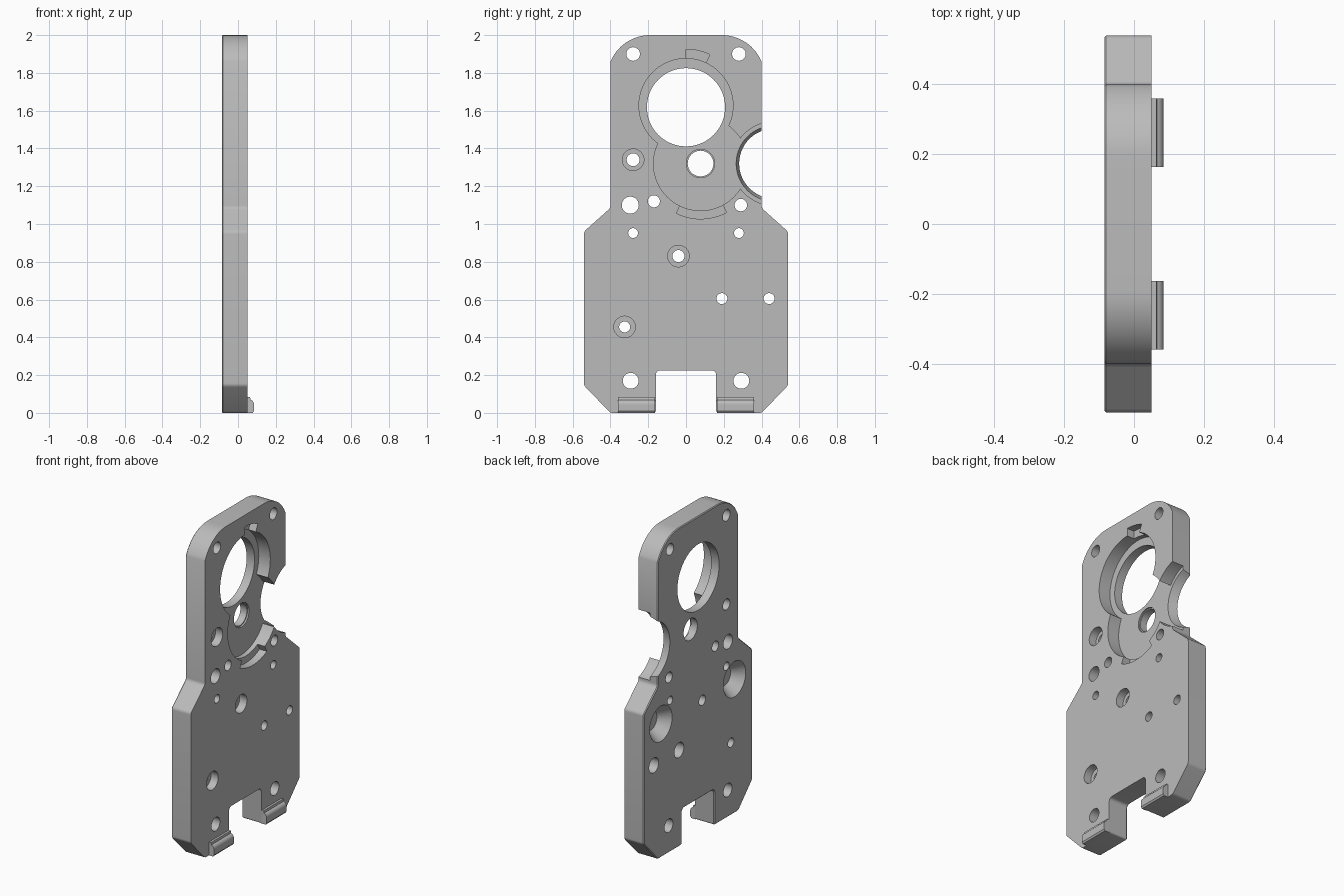
import bpy, bmesh
from math import cos, sin, radians, tan
from mathutils import Vector

cube = bpy.data.objects.get("Cube")
if cube:
    bpy.data.objects.remove(cube)

grey = bpy.data.materials.new("machined grey")
grey.use_nodes = True
grey.diffuse_color = (0.5, 0.5, 0.5, 1)
grey.node_tree.nodes["Principled BSDF"].inputs["Base Color"].default_value = (0.5, 0.5, 0.5, 1)

BACK, FRONT, OUT, FLOOR = -0.085, 0.05, 0.12, -0.03


def arc(y, z, r, a0, a1, n):
    return [(y + r * cos(radians(a0 + (a1 - a0) * i / n)),
             z + r * sin(radians(a0 + (a1 - a0) * i / n))) for i in range(n + 1)]


def circle(y, z, r, n=48):
    return arc(y, z, r, 0, 360, n)[:-1]


def fillet(corners):
    """Round each (y, z, radius) corner of a closed outline."""
    pts = []
    for i, (y, z, r) in enumerate(corners):
        p = Vector((y, z))
        if r == 0:
            pts.append((y, z))
            continue
        u = (Vector(corners[i - 1][:2]) - p).normalized()
        v = (Vector(corners[(i + 1) % len(corners)][:2]) - p).normalized()
        t = r / tan(u.angle(v) / 2)
        for k in range(6):
            s = k / 5
            q = p + u * t * (1 - s) ** 2 + v * t * s ** 2
            pts.append((q.x, q.y))
    return pts


def loft(name, x0, low, x1, high, chamfer=0):
    """Solid between two matching (y, z) outlines at x0 and x1."""
    bm = bmesh.new()
    a = [bm.verts.new((x0, y, z)) for y, z in low]
    b = [bm.verts.new((x1, y, z)) for y, z in high]
    base = bm.faces.new(a[::-1])
    bm.faces.new(b)
    for i in range(len(a)):
        j = (i + 1) % len(a)
        bm.faces.new((a[i], a[j], b[j], b[i]))
    bmesh.ops.recalc_face_normals(bm, faces=bm.faces)
    if chamfer:
        bmesh.ops.bevel(bm, geom=list(base.edges), offset=chamfer, segments=1,
                        affect='EDGES', profile=0.5)
    me = bpy.data.meshes.new(name)
    bm.to_mesh(me)
    bm.free()
    me.materials.append(grey)
    ob = bpy.data.objects.new(name, me)
    bpy.context.scene.collection.objects.link(ob)
    return ob


def activate(ob):
    bpy.context.view_layer.update()
    bpy.ops.object.select_all(action='DESELECT')
    ob.select_set(True)
    bpy.context.view_layer.objects.active = ob


def cut(x0, low, x1=OUT, high=None):
    tool = loft("cutter", x0, low, x1, high or low)
    tool.hide_render = True
    activate(plate)
    mod = plate.modifiers.new("cut", 'BOOLEAN')
    mod.operation, mod.solver, mod.object = 'DIFFERENCE', 'EXACT', tool
    bpy.ops.object.modifier_apply(modifier=mod.name)
    bpy.data.objects.remove(tool)


# Plate outline: one half, mirrored
half = [(0.16, 0.225, 0.025), (0.16, 0, 0.012), (0.4, 0, 0.03), (0.54, 0.145, 0.03),
        (0.54, 0.96, 0.03), (0.4, 1.085, 0.03)]
half += [(y, z, 0) for y, z in arc(0.19, 1.773, 0.227, 22.5, 90, 14)]
outline = fillet(half + [(-y, z, r) for y, z, r in reversed(half)])
plate = loft("mounting_plate", BACK, outline, FRONT, outline, chamfer=0.005)

# Stepped pocket with two overlapping round seats and key slots
cut(FLOOR, circle(0, 1.627, 0.249, 72))
cut(FLOOR, circle(0.077, 1.32, 0.249, 72))
cut(FLOOR, circle(0.466, 1.32, 0.222, 72))
for y, z, a0, a1, r in ((0, 1.627, 65, 90, 0.298), (0.077, 1.32, -116, -62, 0.293)):
    cut(0.0, arc(y, z, 0.2, a0, a1, 12) + arc(y, z, r, a1, a0, 12))

# Large bore, shaft hole and flared side notch
cut(-0.2, circle(0, 1.618, 0.207, 72))
cut(-0.2, circle(0.077, 1.32, 0.068))
cut(-0.04, circle(0.077, 1.32, 0.075))
cut(BACK - 0.05, circle(0.466, 1.32, 0.17, 72), FLOOR + 0.05, circle(0.466, 1.32, 0.215, 72))

# Through holes
holes = [(-0.28, 1.34, 0.034), (-0.295, 1.1, 0.045), (-0.17, 1.12, 0.032), (0.29, 1.1, 0.033),
         (-0.04, 0.83, 0.032), (0.19, 0.605, 0.029), (0.44, 0.605, 0.029), (-0.325, 0.455, 0.029)]
for s in (-1, 1):
    holes += [(s * 0.28, 1.9, 0.036), (s * 0.28, 0.952, 0.026), (s * 0.293, 0.17, 0.042)]
for y, z, r in holes:
    cut(-0.2, circle(y, z, r, 32))

# Counterbores on the pocket side
for y, z in ((-0.28, 1.34), (-0.04, 0.83), (-0.325, 0.455)):
    cut(0.0, circle(y, z, 0.057))

# Counterbores and conical recesses on the plain side
for y in (0.19, 0.44):
    cut(-0.2, circle(y, 0.605, 0.047), -0.02)
for y in (-0.36, 0.37):
    cut(BACK - 0.02, circle(y, 0.84, 0.125), BACK + 0.07, circle(y, 0.84, 0.06))

activate(plate)
bpy.ops.object.shade_smooth_by_angle(angle=radians(30))

# Rounded lips along the bottom edge
for side, s in (("left", 1), ("right", -1)):
    profile = [(0.045, 0), (0.078, 0), (0.085, 0.01), (0.085, 0.04)]
    profile += arc(0.06, 0.045, 0.025, 0, 75, 6)
    profile += [(0.064, 0.083), (0.045, 0.083)]
    bm = bmesh.new()
    ends = [[bm.verts.new((x, s * y, z)) for x, z in profile] for y in (0.163, 0.36)]
    for e in ends:
        bm.faces.new(e)
    for i in range(len(profile)):
        j = (i + 1) % len(profile)
        bm.faces.new((ends[0][i], ends[0][j], ends[1][j], ends[1][i]))
    bmesh.ops.recalc_face_normals(bm, faces=bm.faces)
    me = bpy.data.meshes.new(side + "_foot_lip")
    bm.to_mesh(me)
    bm.free()
    me.materials.append(grey)
    lip = bpy.data.objects.new(side + "_foot_lip", me)
    bpy.context.scene.collection.objects.link(lip)
    activate(lip)
    bpy.ops.object.shade_smooth_by_angle(angle=radians(30))
